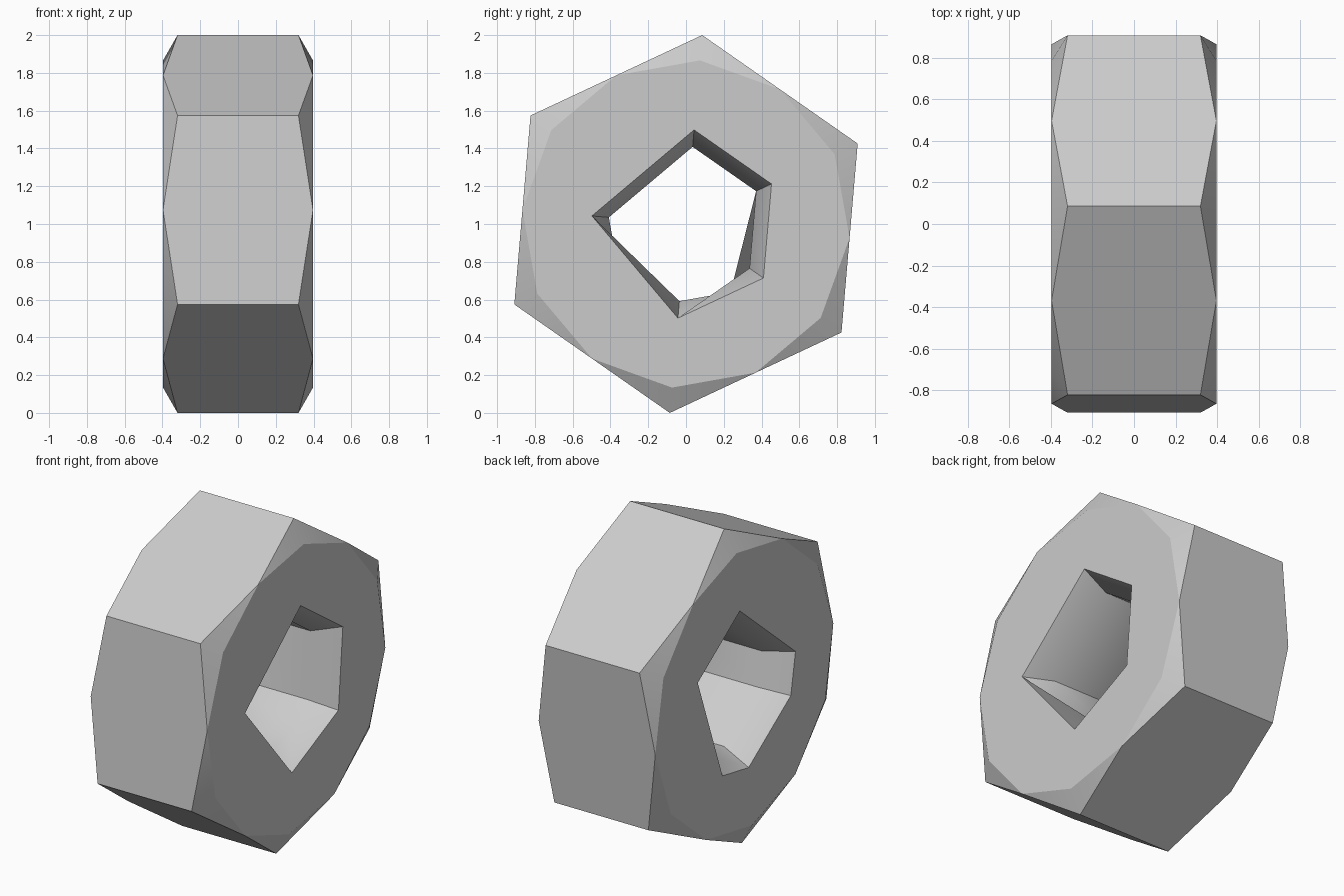
import bpy, bmesh
from math import sin, cos, radians

if "Cube" in bpy.data.objects:
    bpy.data.objects.remove(bpy.data.objects["Cube"])

TURN = 25.1            # the nut is rolled slightly about its axis
HALF, SHOULDER, BORE_HALF = 0.397, 0.32, 0.233
CORNER_R = 1.0037
FLAT_R = CORNER_R * cos(radians(30))
MOUTH_R, BORE_R = 0.5, 0.41

bm = bmesh.new()


def ring(x, radius, steps):
    """Vertices around the x axis; steps count twelfths of a turn."""
    verts = {}
    for s in steps:
        a = radians(TURN + 30 * s)
        verts[s] = bm.verts.new((x, radius * cos(a), 1 + radius * sin(a)))
    return verts


def strip(a, b):
    """Join two rings with quads where steps match and triangles elsewhere."""
    ka, kb = sorted(a), sorted(b)
    i = j = 0
    while i < len(ka) or j < len(kb):
        na = ka[i + 1] if i + 1 < len(ka) else 12 + 12 * (i >= len(ka))
        nb = kb[j + 1] if j + 1 < len(kb) else 12 + 12 * (j >= len(kb))
        va, vb = a[ka[i % len(ka)]], b[kb[j % len(kb)]]
        wa, wb = a[ka[(i + 1) % len(ka)]], b[kb[(j + 1) % len(kb)]]
        if na == nb:
            bm.faces.new((va, wa, wb, vb))
            i, j = i + 1, j + 1
        elif na < nb:
            bm.faces.new((va, wa, vb))
            i += 1
        else:
            bm.faces.new((va, wb, vb))
            j += 1


# End faces, outer chamfers and countersunk bore mouths
mouths = {1: (0, 2, 5, 8, 10), -1: (0, 2, 5, 6, 8, 9)}
corners, rims, bores = {}, {}, {}
for side, steps in mouths.items():
    corners[side] = ring(side * SHOULDER, CORNER_R, range(0, 12, 2))
    rims[side] = ring(side * HALF, FLAT_R, range(12))
    mouth = ring(side * HALF, MOUTH_R, steps)
    bores[side] = ring(side * BORE_HALF, BORE_R, (0, 2, 5, 6, 8, 9, 10))
    strip(rims[side], mouth)
    strip(mouth, bores[side])
    for s, corner in corners[side].items():
        for t in (s - 1, s + 1):
            bm.faces.new((corner, rims[side][s], rims[side][t % 12]))

# Bore wall
strip(bores[1], bores[-1])

# Six wrench flats
for s in range(0, 12, 2):
    n = (s + 2) % 12
    bm.faces.new((corners[1][s], rims[1][s + 1], corners[1][n],
                  corners[-1][n], rims[-1][s + 1], corners[-1][s]))

bmesh.ops.recalc_face_normals(bm, faces=bm.faces)
mesh = bpy.data.meshes.new("hex_nut")
bm.to_mesh(mesh)
bm.free()
nut = bpy.data.objects.new("hex_nut", mesh)
bpy.context.collection.objects.link(nut)

# Plain grey metal
grey = bpy.data.materials.new("light_grey")
grey.use_nodes = True
colour = (0.6, 0.6, 0.6, 1)
grey.diffuse_color = colour
grey.node_tree.nodes["Principled BSDF"].inputs["Base Color"].default_value = colour
mesh.materials.append(grey)

bpy.ops.object.select_all(action="DESELECT")
nut.select_set(True)
bpy.context.view_layer.objects.active = nut
bpy.ops.object.shade_smooth_by_angle(angle=radians(30.4))
